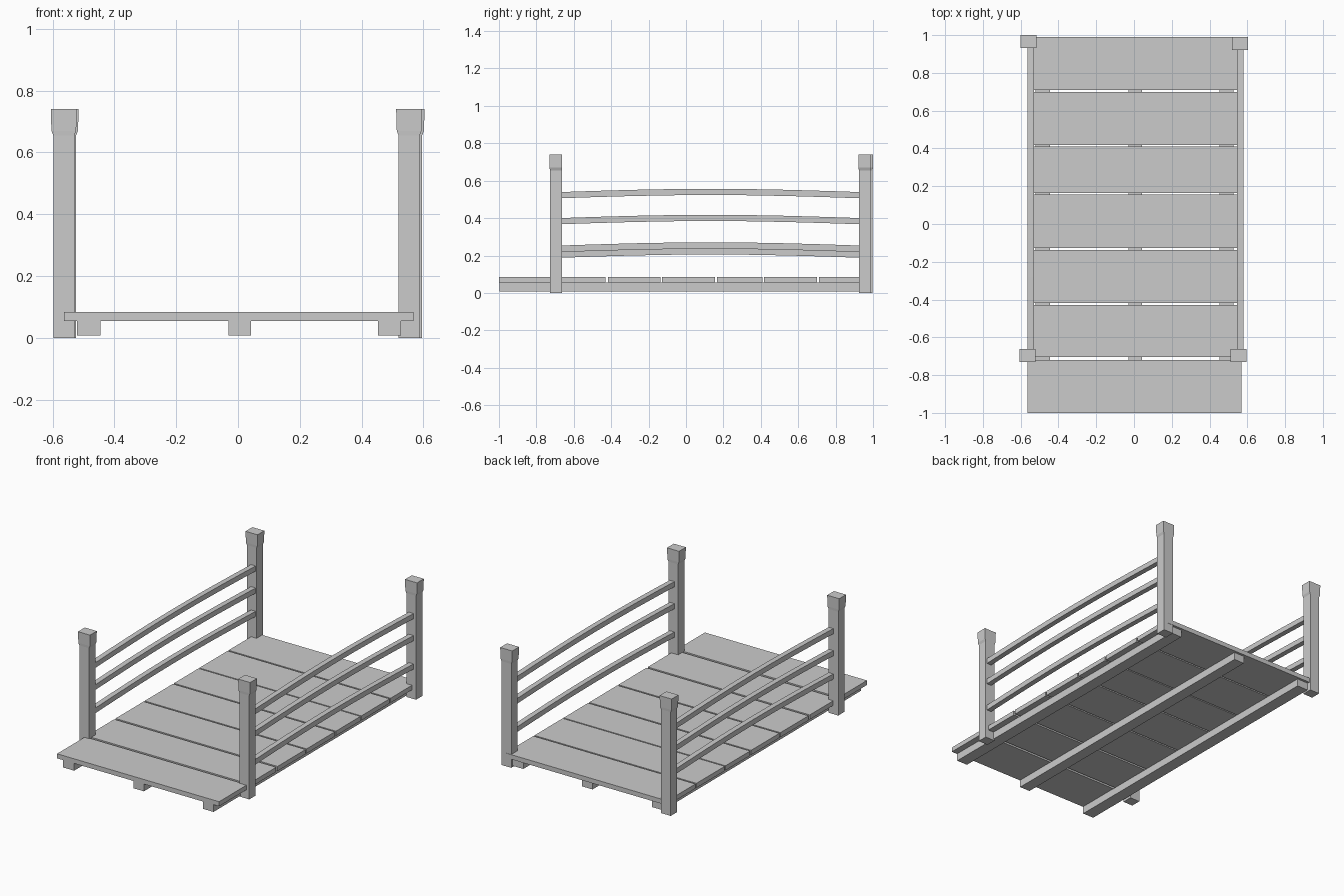
import bpy, bmesh, math

if "Cube" in bpy.data.objects:
    bpy.data.objects.remove(bpy.data.objects["Cube"])


def finish(name, bm):
    bmesh.ops.recalc_face_normals(bm, faces=bm.faces)
    mesh = bpy.data.meshes.new(name)
    bm.to_mesh(mesh)
    bm.free()
    obj = bpy.data.objects.new(name, mesh)
    bpy.context.collection.objects.link(obj)
    return obj


def loft(name, rings):
    """Skin a list of four-point rings and cap both ends."""
    bm = bmesh.new()
    loops = [[bm.verts.new(p) for p in ring] for ring in rings]
    for a, b in zip(loops, loops[1:]):
        for i in range(4):
            j = (i + 1) % 4
            bm.faces.new((a[i], a[j], b[j], b[i]))
    bm.faces.new(loops[0])
    bm.faces.new(loops[-1])
    return finish(name, bm)


def rect(x, y, hx, hy, z):
    return [(x - hx, y - hy, z), (x + hx, y - hy, z),
            (x + hx, y + hy, z), (x - hx, y + hy, z)]


def box(name, x0, x1, y0, y1, z0, z1):
    x, y, hx, hy = (x0 + x1) / 2, (y0 + y1) / 2, (x1 - x0) / 2, (y1 - y0) / 2
    return loft(name, [rect(x, y, hx, hy, z0), rect(x, y, hx, hy, z1)])


# deck planks with narrow gaps
plank_spans = [(-1.0, -0.72), (-0.705, -0.43), (-0.417, -0.137), (-0.127, 0.155),
               (0.165, 0.41), (0.418, 0.70), (0.71, 0.99)]
for i, (y0, y1) in enumerate(plank_spans):
    box(f"deck_plank_{i + 1}", -0.563, 0.568, y0, y1, 0.055, 0.084)

# support beams under the deck
for name, x0, x1 in [("left", -0.522, -0.445), ("middle", -0.03, 0.042),
                     ("right", 0.453, 0.528)]:
    box(f"{name}_beam", x0, x1, -0.998, 0.975, 0.008, 0.055)

# posts with flared caps: (half width x, half width y, z)
post_profile = [(0.034, 0.032, 0.0), (0.034, 0.032, 0.655),
                (0.040, 0.033, 0.67), (0.042, 0.034, 0.74)]
posts = {"front_left_post": (-0.564, -0.696), "front_right_post": (0.554, -0.696),
         "back_left_post": (-0.558, 0.966), "back_right_post": (0.562, 0.956)}
for name, (x, y) in posts.items():
    loft(name, [rect(x, y, hx, hy, z) for hx, hy, z in post_profile])


# gently arched hand rails
def rail(name, x, z, y0=-0.69, y1=0.95, half=0.0165, rise=0.018, segments=8):
    rings = []
    for i in range(segments + 1):
        t = i / segments
        y = y0 + (y1 - y0) * t
        zc = z + rise * math.sin(math.pi * t)
        rings.append([(x - half, y, zc - half), (x + half, y, zc - half),
                      (x + half, y, zc + half), (x - half, y, zc + half)])
    return loft(name, rings)


for side, x, low in [("left", -0.547, 0.236), ("right", 0.562, 0.204)]:
    for level, z in [("lower", low), ("middle", 0.383), ("top", 0.522)]:
        rail(f"{side}_{level}_rail", x, z)
